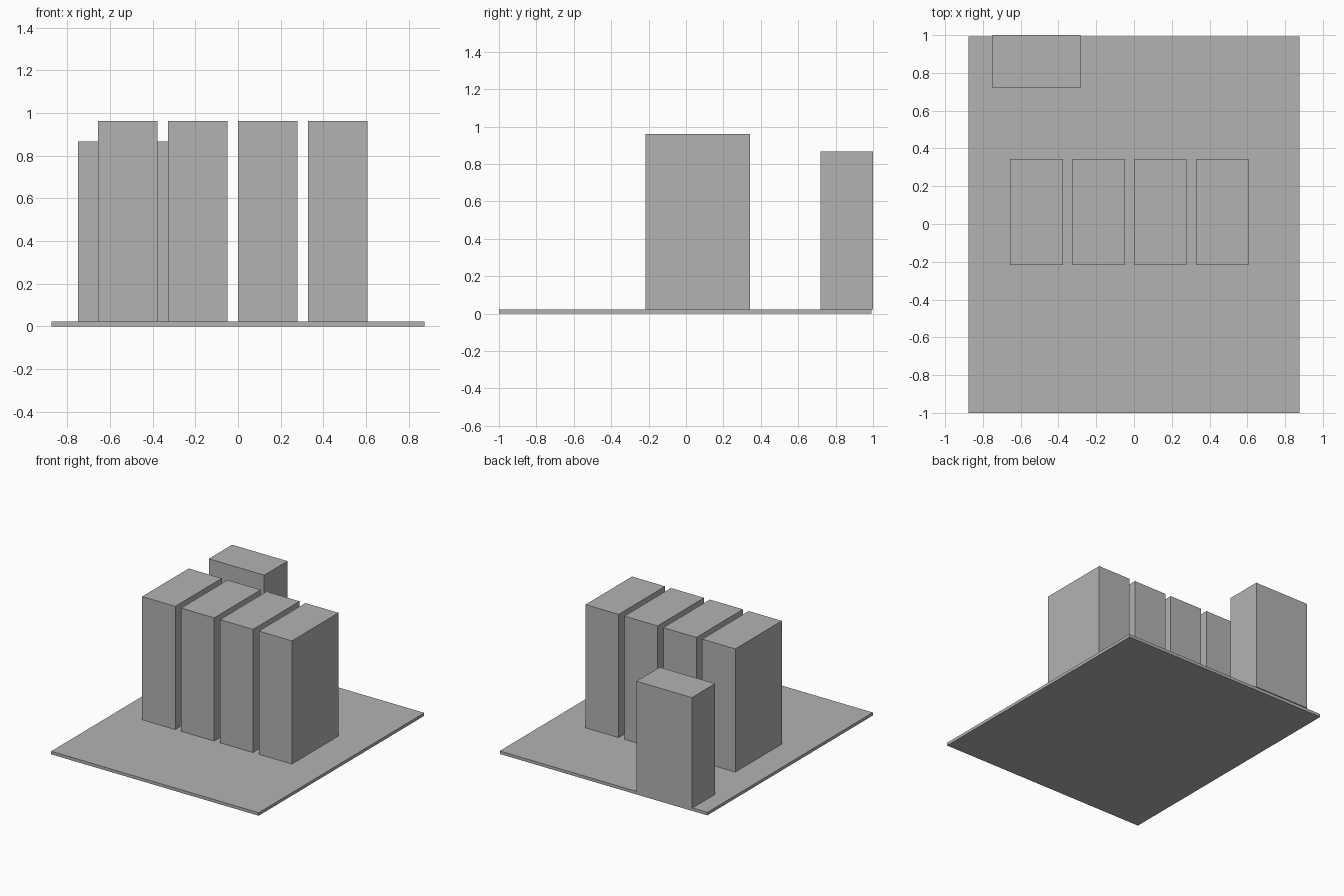
import bpy

cube = bpy.data.objects.get("Cube")
if cube:
    bpy.data.objects.remove(cube, do_unlink=True)

GREY = (0.45, 0.45, 0.45, 1)
grey = bpy.data.materials.new("plain grey")
grey.use_nodes = True
grey.diffuse_color = GREY
grey.node_tree.nodes["Principled BSDF"].inputs["Base Color"].default_value = GREY


def box(name, x, y, z):
    """Box spanning the given (low, high) ranges."""
    spans = (x, y, z)
    bpy.ops.mesh.primitive_cube_add(size=1, location=[(a + b) / 2 for a, b in spans])
    ob = bpy.context.object
    ob.name = name
    ob.scale = [b - a for a, b in spans]
    bpy.ops.object.transform_apply(location=False, rotation=False, scale=True)
    ob.data.materials.append(grey)
    return ob


FLOOR = 0.023

# Thin ground slab
box("base_slab", (-0.875, 0.875), (-1, 0.993), (0, FLOOR))

# Row of four equal tall blocks
WIDTH, PITCH = 0.279, 0.328
for i in range(4):
    left = -0.656 + i * PITCH
    box(f"tall_block_{i + 1}", (left, left + WIDTH), (-0.217, 0.343), (FLOOR, 0.962))

# Shorter block at the back edge, slightly past the slab
box("rear_block", (-0.75, -0.283), (0.72, 1), (FLOOR, 0.867))
